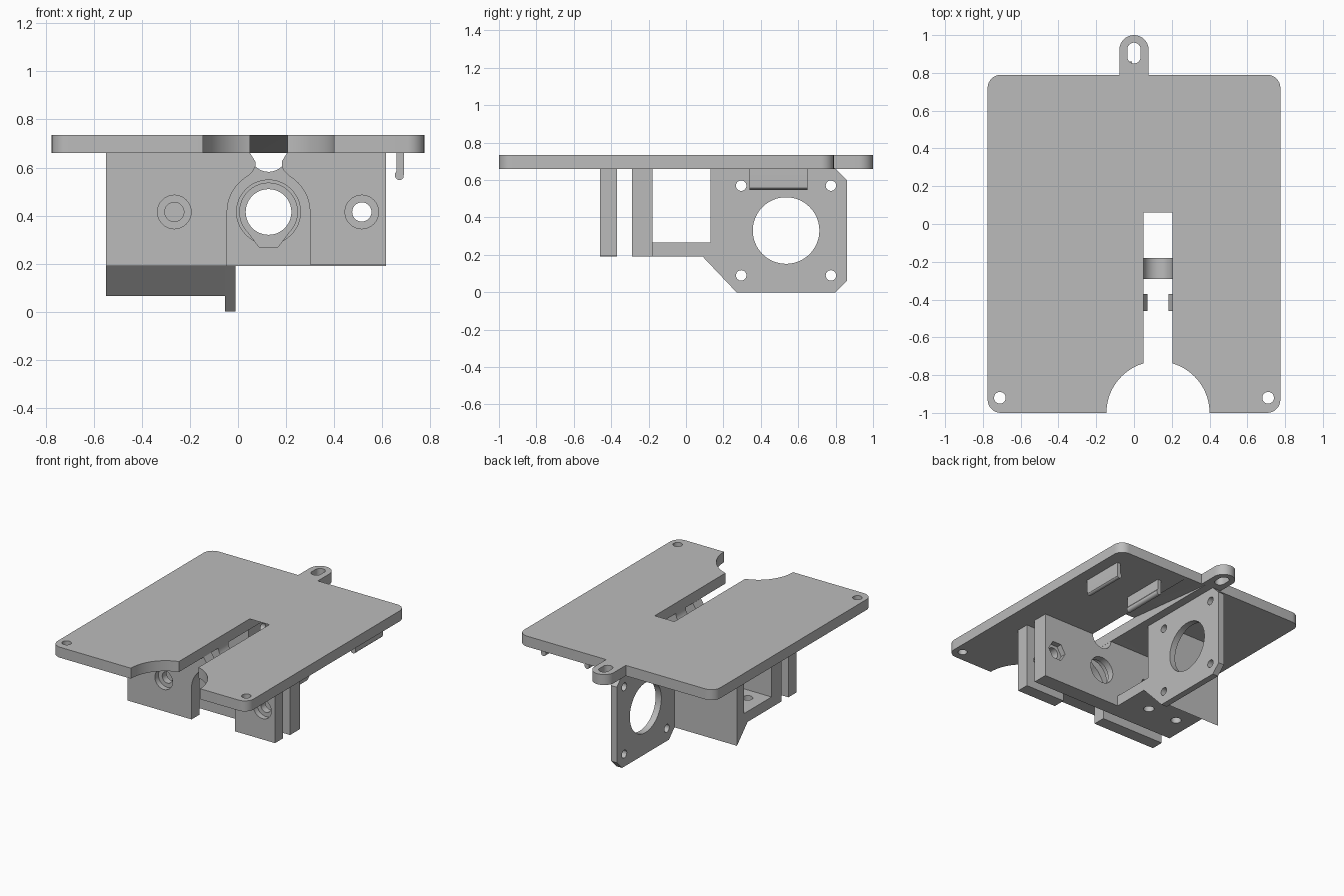
import bpy, bmesh, math

old = bpy.data.objects.get("Cube")
if old:
    bpy.data.objects.remove(old, do_unlink=True)

grey = bpy.data.materials.new("light grey plastic")
grey.use_nodes = True
COLOUR = (0.5, 0.5, 0.5, 1)
grey.diffuse_color = COLOUR
grey.node_tree.nodes["Principled BSDF"].inputs["Base Color"].default_value = COLOUR


def arc(cx, cy, r, a0, a1, n=16):
    return [(cx + r * math.cos(math.radians(a0 + (a1 - a0) * i / n)),
             cy + r * math.sin(math.radians(a0 + (a1 - a0) * i / n))) for i in range(n + 1)]


def disc(cx, cy, r, n=48):
    return arc(cx, cy, r, 0, 360, n)[:-1]


def prism(name, pts, axis, lo, hi):
    """Extrude a 2D outline along the given axis."""
    place = {"x": lambda u, v, w: (w, u, v),
             "y": lambda u, v, w: (u, w, v),
             "z": lambda u, v, w: (u, v, w)}[axis]
    bm = bmesh.new()
    a = [bm.verts.new(place(u, v, lo)) for u, v in pts]
    b = [bm.verts.new(place(u, v, hi)) for u, v in pts]
    bm.faces.new(a)
    bm.faces.new(b)
    for i in range(len(a)):
        j = (i + 1) % len(a)
        bm.faces.new((a[i], a[j], b[j], b[i]))
    bmesh.ops.recalc_face_normals(bm, faces=bm.faces)
    mesh = bpy.data.meshes.new(name)
    bm.to_mesh(mesh)
    bm.free()
    mesh.materials.append(grey)
    obj = bpy.data.objects.new(name, mesh)
    bpy.context.collection.objects.link(obj)
    return obj


def finish(obj, cuts=()):
    """Cut the given outlines away, then shade with sharp edges kept."""
    bpy.ops.object.select_all(action="DESELECT")
    bpy.context.view_layer.objects.active = obj
    obj.select_set(True)
    for cut in cuts:
        cutter = prism("cutter", *cut)
        cutter.hide_render = True
        mod = obj.modifiers.new("cut", "BOOLEAN")
        mod.operation, mod.solver, mod.object = "DIFFERENCE", "EXACT", cutter
        bpy.ops.object.modifier_apply(modifier=mod.name)
        bpy.data.objects.remove(cutter, do_unlink=True)
    bpy.ops.object.shade_smooth_by_angle(angle=math.radians(30))


UNDER, TOP = 0.66, 0.735
BORE_X, AXIS_Z = 0.127, 0.415

# Top plate with rounded corners and a hanging tab
R, W = 0.07, 0.775
outline = (arc(-W + R, -1 + R, R, 180, 270, 8) + arc(W - R, -1 + R, R, 270, 360, 8)
           + arc(W - R, 0.79 - R, R, 0, 90, 8) + [(0.0775, 0.79)]
           + arc(0, 0.9225, 0.0775, 0, 180) + [(-0.0775, 0.79)]
           + arc(-W + R, 0.79 - R, R, 90, 180, 8))
# The slot runs out into a shallow ramp under the plate
slot = [(-1.1, 0.6), (0.8, 0.6), (0.8, UNDER), (0.06, TOP), (0.06, 0.8), (-1.1, 0.8)]
tab_hole = arc(0, 0.925, 0.035, 0, 180) + arc(0, 0.885, 0.035, 180, 360)
finish(prism("top_plate", outline, "z", UNDER, TOP),
       [(disc(BORE_X, -1, 0.273, 96), "z", 0.6, 0.8),
        (slot, "x", 0.05, 0.205),
        (tab_hole, "z", 0.6, 0.8)]
       + [(disc(s * 0.71, -0.92, 0.031, 32), "z", 0.6, 0.8) for s in (-1, 1)])

# Front clamp plates, one each side of the keyhole opening
FRONT, FRONT_BACK = -0.46, -0.37
for name, s, edge, screw, low in (("front_plate_right", 1, -0.55, -0.265, 0.19),
                                  ("front_plate_left", -1, 0.615, 0.515, 0.197)):
    curve = arc(0, AXIS_Z, 0.172, 180, 120) + [(-0.065, 0.585), (-0.055, 0.605),
                                               (-0.055, 0.625), (-0.077, UNDER)]
    half = [(edge, low), (BORE_X - s * 0.172, low)]
    half += [(BORE_X + s * u, v) for u, v in curve] + [(edge, UNDER)]
    finish(prism(name, half, "y", FRONT, FRONT_BACK),
           [(disc(screw, AXIS_Z, 0.04, 32), "y", -0.6, -0.3),
            (disc(screw, AXIS_Z, 0.07, 32), "y", -0.6, FRONT + 0.04)])

# Rear clamp wall with bearing seat, filament notch, screw holes and nut pockets
WALL, WALL_BACK = -0.29, -0.18
seat = arc(BORE_X, AXIS_Z, 0.12, -45, 225, 40) + [(0.087, 0.27), (0.167, 0.27)]
cuts = [(disc(BORE_X, UNDER, 0.078), "y", -0.4, -0.1),
        (disc(BORE_X, AXIS_Z, 0.095), "y", -0.4, -0.1),
        (seat, "y", -0.4, WALL + 0.06),
        (disc(BORE_X, AXIS_Z, 0.133), "y", -0.4, WALL + 0.012)]
for x in (-0.265, 0.515):
    cuts += [(disc(x, AXIS_Z, 0.04, 32), "y", -0.4, -0.1),
             (disc(x, AXIS_Z, 0.07, 6), "y", WALL_BACK - 0.04, -0.1)]
finish(prism("rear_clamp_wall", [(-0.55, 0.19), (0.615, 0.19), (0.615, UNDER), (-0.55, UNDER)],
             "y", WALL, WALL_BACK), cuts)

# Floor and cross wall behind the clamp
frame = [(-0.18, 0.19), (0.09, 0.19), (0.21, 0.065), (0.21, UNDER),
         (0.13, UNDER), (0.13, 0.265), (-0.18, 0.265)]
finish(prism("floor_and_cross_wall", frame, "x", -0.55, -0.055),
       [(disc(x, -0.08, 0.035, 32), "z", 0.1, 0.4) for x in (-0.43, -0.195)])

# Motor mounting plate
mount = [(-0.18, 0.19), (0.09, 0.19), (0.27, 0), (0.8, 0), (0.86, 0.06), (0.86, 0.6),
         (0.8, UNDER), (0.13, UNDER), (0.13, 0.265), (-0.18, 0.265)]
finish(prism("motor_plate", mount, "x", -0.055, -0.01),
       [(disc(0.535, 0.33, 0.178, 64), "x", -0.2, 0.2)]
       + [(disc(y, z, 0.028, 24), "x", -0.2, 0.2)
          for y in (0.295, 0.775) for z in (0.09, 0.57)])

# Pair of snap hooks under the plate, lips facing each other
for name, s in (("clip_left", 1), ("clip_right", -1)):
    hook = [(0.19, UNDER), (0.16, UNDER), (0.16, 0.585), (0.153, 0.575)]
    hook += arc(0.172, 0.567, 0.019, 180, 330, 8) + [(0.19, 0.575)]
    finish(prism(name, [(0.5 + s * u, v) for u, v in hook], "y", 0.34, 0.65))
